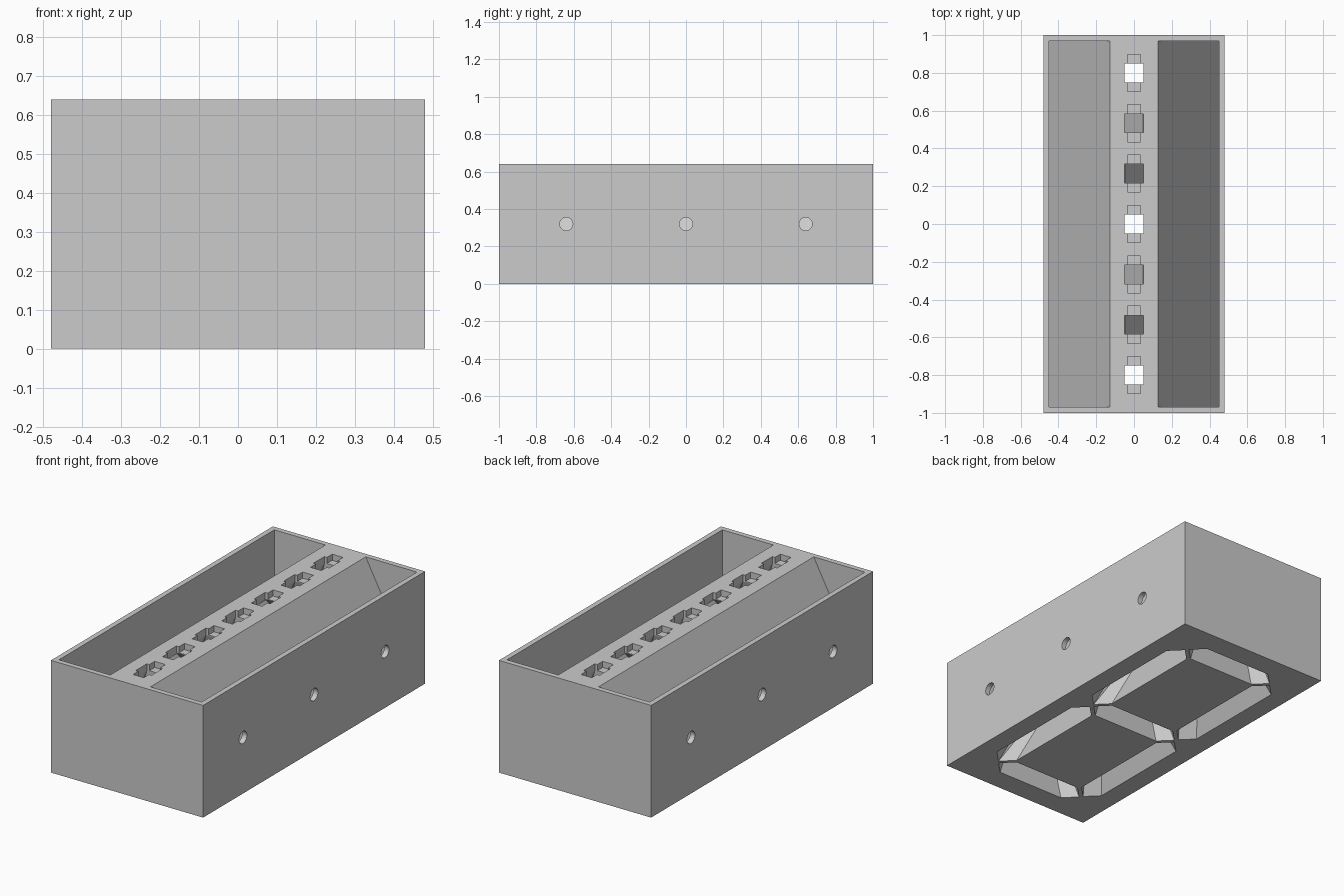
import bpy, bmesh, math
from mathutils import Vector

if "Cube" in bpy.data.objects:
    bpy.data.objects.remove(bpy.data.objects["Cube"])

grey = bpy.data.materials.new("plain_grey")
grey.use_nodes = True
colour = (0.6, 0.6, 0.6, 1)
grey.diffuse_color = colour
grey.node_tree.nodes["Principled BSDF"].inputs["Base Color"].default_value = colour

W, L, H = 0.48, 1.0, 0.64      # half width, half length, height
WALL = 0.03
SEG_X, SEG_Y = 0.30, 0.80      # segment centre lines
HALF, GAP = 0.07, 0.015        # segment half thickness, gap at tips
FUNNEL_TOP = 0.60
LAMP = 0.05                    # half size of a lamp opening
PITCH = SEG_Y / 3


def hull(name, points):
    """Solid wrapped round a set of points."""
    bm = bmesh.new()
    for p in points:
        bm.verts.new(p)
    found = bmesh.ops.convex_hull(bm, input=bm.verts)
    junk = {g for g in found["geom_interior"] if isinstance(g, bmesh.types.BMVert)}
    bmesh.ops.delete(bm, geom=list(junk), context="VERTS")
    bmesh.ops.dissolve_limit(bm, angle_limit=0.01, verts=bm.verts, edges=bm.edges)
    bmesh.ops.recalc_face_normals(bm, faces=bm.faces)
    mesh = bpy.data.meshes.new(name)
    bm.to_mesh(mesh)
    bm.free()
    mesh.materials.append(grey)
    obj = bpy.data.objects.new(name, mesh)
    bpy.context.collection.objects.link(obj)
    return obj


def box(name, x, y, z):
    return hull(name, [(a, b, c) for a in x for b in y for c in z])


def rect(cx, cy, r, z):
    return [(cx + sx * r, cy + sy * r, z) for sx in (-1, 1) for sy in (-1, 1)]


def segment(cx, cy, reach, upright):
    """Six-sided bar outline on the underside."""
    s = reach - HALF
    bar = [(-reach, 0), (-s, HALF), (s, HALF), (reach, 0), (s, -HALF), (-s, -HALF)]
    if upright:
        bar = [(b, a) for a, b in bar]
    return [(cx + a, cy + b, -0.004) for a, b in bar]


body = box("display_housing", (-W, W), (-L, L), (0, H))
cutters = []

# Wedge-shaped troughs and the round holes through the outer walls
for side in (-1, 1):
    inner, outer = side * 0.127, side * (W - WALL)
    cutters.append(hull("trough", [(x, y, z) for y in (WALL - L, L - WALL)
                   for x, z in ((inner, H), (inner, H + 0.05), (outer, H + 0.05), (outer, WALL))]))
    for y in (-0.64, 0, 0.64):
        ring = [2 * math.pi * i / 24 for i in range(24)]
        cutters.append(hull("side_hole", [(side * x, y + 0.035 * math.cos(a), H / 2 + 0.035 * math.sin(a))
                       for x in (W - WALL - 0.02, W + 0.02) for a in ring]))

# Light funnels from the lamp openings to the segments: -1 and 1 lean sideways, 0 is a cross bar
for i, lean in enumerate((0, 1, -1, 0, 1, -1, 0)):
    y = -SEG_Y + i * PITCH
    if lean:
        mid = math.copysign(SEG_Y / 2, y)
        outline = segment(lean * SEG_X, mid, SEG_Y / 2 - GAP, True)
    else:
        outline = segment(0, y, SEG_X - GAP, False)
    cutters.append(hull("funnel", outline + rect(0, y, LAMP, FUNNEL_TOP)))
    cutters.append(box("lamp_opening", (-LAMP, LAMP), (y - LAMP, y + LAMP), (FUNNEL_TOP - 0.004, H + 0.02)))
    cutters.append(box("lamp_slot", (-0.034, 0.034), (y - 0.098, y + 0.098), (H - 0.035, H + 0.02)))

# Carve every opening out of the housing
bpy.context.view_layer.objects.active = body
for cutter in cutters:
    mod = body.modifiers.new("carve", "BOOLEAN")
    mod.operation = "DIFFERENCE"
    mod.solver = "EXACT"
    mod.object = cutter
    bpy.ops.object.modifier_apply(modifier=mod.name)
    bpy.data.objects.remove(cutter)
